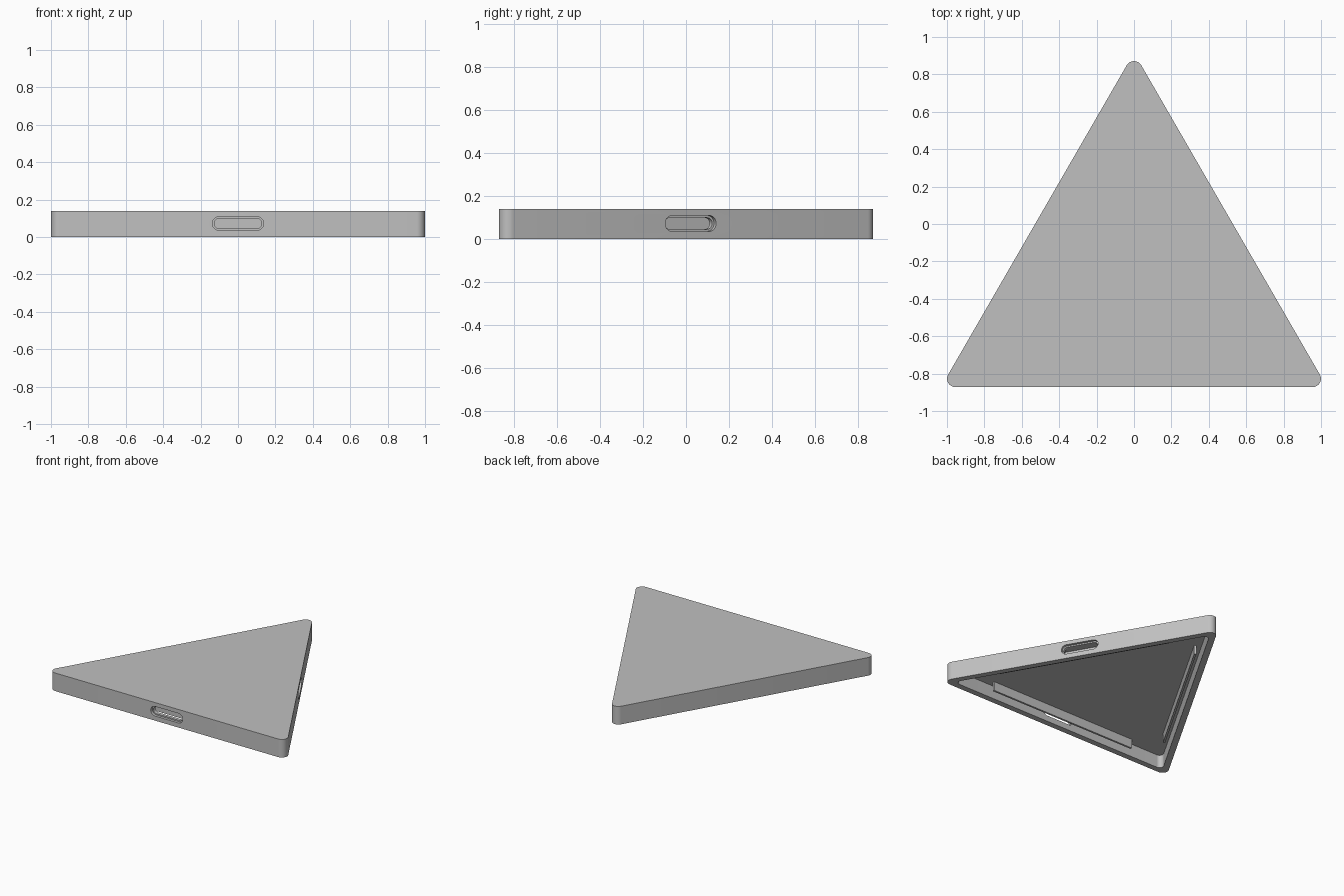
import bpy, bmesh, math
from mathutils import Matrix, Vector

cube = bpy.data.objects.get("Cube")
if cube:
    bpy.data.objects.remove(cube, do_unlink=True)

HEIGHT = 0.14
CEILING = 0.10
INRADIUS = 0.596
WALL = 0.045
CENTRE = Vector((0, -0.276, 0))
SLOT_Z = 0.0725

grey = bpy.data.materials.new("plain_grey")
grey.use_nodes = True
colour = (0.53, 0.53, 0.53, 1)
grey.diffuse_color = colour
grey.node_tree.nodes["Principled BSDF"].inputs["Base Color"].default_value = colour


def prism(name, outline, depth, matrix):
    """Extrude a flat outline along its local z and place it."""
    bm = bmesh.new()
    face = bm.faces.new([bm.verts.new((x, y, 0)) for x, y in outline])
    top = bmesh.ops.extrude_face_region(bm, geom=[face])["geom"]
    moved = [v for v in top if isinstance(v, bmesh.types.BMVert)]
    bmesh.ops.translate(bm, verts=moved, vec=(0, 0, depth))
    bmesh.ops.recalc_face_normals(bm, faces=bm.faces)
    bm.transform(matrix)
    mesh = bpy.data.meshes.new(name)
    bm.to_mesh(mesh)
    bm.free()
    mesh.materials.append(grey)
    obj = bpy.data.objects.new(name, mesh)
    bpy.context.collection.objects.link(obj)
    return obj


def arc(cx, cy, radius, start, end, steps):
    angles = [math.radians(start + (end - start) * i / steps) for i in range(steps + 1)]
    return [(cx + radius * math.cos(a), cy + radius * math.sin(a)) for a in angles]


def rounded_triangle(inradius, radius):
    points = []
    reach = 2 * (inradius - radius)
    for angle in (90, 210, 330):
        a = math.radians(angle)
        points += arc(reach * math.cos(a), reach * math.sin(a), radius, angle - 60, angle + 60, 12)
    return points


def pill(half_length, radius):
    c = half_length - radius
    return arc(c, 0, radius, -90, 90, 12) + arc(-c, 0, radius, 90, 270, 12)


def side_frame(angle, distance, z):
    """Frame on a side wall: x along the wall, y up, z outward."""
    return (Matrix.Translation(CENTRE) @ Matrix.Rotation(math.radians(angle), 4, 'Z')
            @ Matrix.Translation((0, -distance, z)) @ Matrix.Rotation(math.radians(90), 4, 'X'))


def cut(target, cutter):
    mod = target.modifiers.new("cut", 'BOOLEAN')
    mod.operation = 'DIFFERENCE'
    mod.solver = 'EXACT'
    mod.object = cutter
    bpy.context.view_layer.objects.active = target
    bpy.ops.object.modifier_apply(modifier=mod.name)
    bpy.data.objects.remove(cutter, do_unlink=True)


# Shell, open underneath
shell = prism("triangular_shell", rounded_triangle(INRADIUS, 0.045), HEIGHT,
              Matrix.Translation(CENTRE))
cut(shell, prism("cavity", rounded_triangle(INRADIUS - WALL, 0.03), CEILING + 0.1,
                 Matrix.Translation(CENTRE - Vector((0, 0, 0.1)))))

# Stepped slots through the front and one slanted side
for angle in (0, 120):
    cut(shell, prism("slot_recess", pill(0.137, 0.037), 0.1,
                     side_frame(angle, INRADIUS - 0.02, SLOT_Z)))
    cut(shell, prism("slot_hole", pill(0.127, 0.027), 0.1,
                     side_frame(angle, INRADIUS - WALL - 0.008, SLOT_Z)))

# Tongues hanging from the ceiling just inside each wall
tongue = [(-0.63, 0.03), (0.63, 0.03), (0.63, CEILING + 0.01), (-0.63, CEILING + 0.01)]
for name, angle in (("front_tongue", 0), ("left_tongue", 120), ("right_tongue", 240)):
    prism(name, tongue, 0.015, side_frame(angle, INRADIUS - WALL - 0.053, 0))

# Smooth rounded corners, sharp edges elsewhere
bpy.ops.object.select_all(action='DESELECT')
shell.select_set(True)
bpy.context.view_layer.objects.active = shell
bpy.ops.object.shade_smooth_by_angle(angle=math.radians(30))
